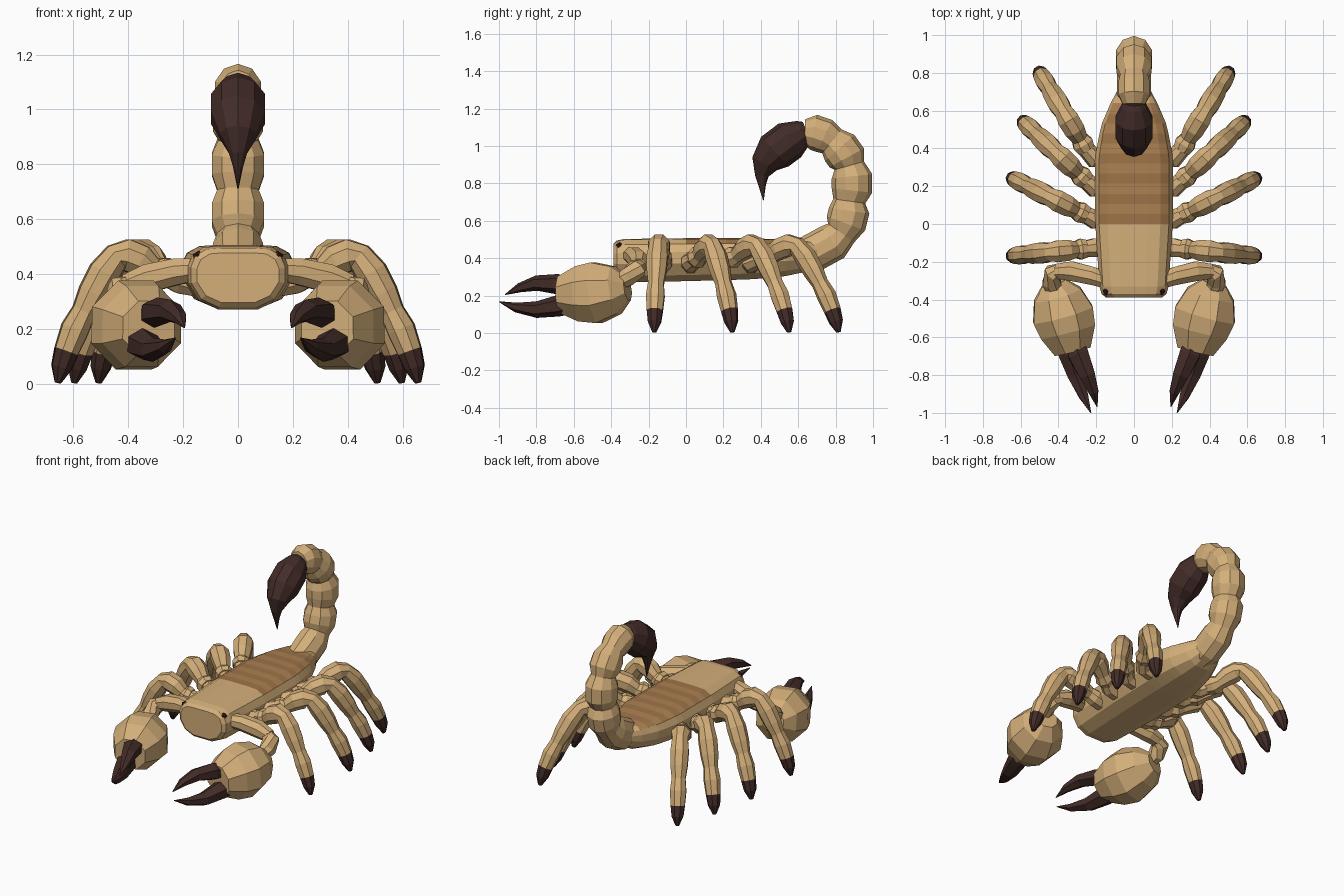
import bpy, bmesh, math
from mathutils import Vector


def material(name, rgb):
    m = bpy.data.materials.new(name)
    m.diffuse_color = (*rgb, 1)
    return m


TAN = material("tan_shell", (0.66, 0.43, 0.195))
BROWN = material("brown_band", (0.34, 0.175, 0.065))
LIGHT_BROWN = material("light_brown_band", (0.42, 0.22, 0.085))
DARK = material("dark_tip", (0.055, 0.025, 0.021))
EYE = material("eye_maroon", (0.035, 0.012, 0.010))


def finish(name, bm, mats, mirror=False):
    bmesh.ops.recalc_face_normals(bm, faces=bm.faces)
    me = bpy.data.meshes.new(name)
    bm.to_mesh(me)
    bm.free()
    for m in mats:
        me.materials.append(m)
    ob = bpy.data.objects.new(name, me)
    bpy.context.collection.objects.link(ob)
    if mirror:
        mod = ob.modifiers.new("mirror", 'MIRROR')
        mod.use_mirror_merge = False
    return ob


def skin(bm, rings, rule=lambda i, j: 0):
    """Bridge equal-sized vertex loops and cap both ends."""
    n = len(rings[0])
    for i in range(len(rings) - 1):
        for j in range(n):
            k = (j + 1) % n
            f = bm.faces.new((rings[i][j], rings[i][k], rings[i + 1][k], rings[i + 1][j]))
            f.material_index = rule(i, j)
    bm.faces.new(rings[0]).material_index = rule(0, 0)
    bm.faces.new(rings[-1]).material_index = rule(len(rings) - 2, 0)


def tube(name, path, side, mats, sides=8, rule=lambda i, j: 0, mirror=False, flat=1.0):
    """Faceted tube; path rows are x, y, z, radius. flat scales along the side axis."""
    bm = bmesh.new()
    pts = [Vector(p[:3]) for p in path]
    rings = []
    for i, p in enumerate(pts):
        t = (pts[min(i + 1, len(pts) - 1)] - pts[max(i - 1, 0)]).normalized()
        u = Vector(side)
        u = (u - t * u.dot(t)).normalized()
        v = t.cross(u)
        r = path[i][3]
        ring = []
        for k in range(sides):
            a = 2 * math.pi * (k + 0.5) / sides
            ring.append(bm.verts.new(p + u * math.cos(a) * r * flat + v * math.sin(a) * r))
        rings.append(ring)
    skin(bm, rings, rule)
    return finish(name, bm, mats, mirror)


# Body: half section (width factor, height factor) swept along y
HALF = [(0.35, 1.0), (0.68, 0.98), (0.90, 0.87), (1.0, 0.68),
        (0.99, 0.42), (0.78, 0.15), (0.4, 0.01)]
SECTION = HALF + [(-x, z) for x, z in reversed(HALF)]


def station(y):
    """Half width, bottom and top of the body at y."""
    keys = [(-0.388, 0.15, 0.295, 0.478), (-0.37, 0.172, 0.277, 0.495),
            (-0.33, 0.183, 0.27, 0.503), (0.0, 0.205, 0.275, 0.507),
            (0.35, 0.207, 0.285, 0.507), (0.52, 0.175, 0.30, 0.50),
            (0.66, 0.115, 0.33, 0.49), (0.74, 0.07, 0.38, 0.48)]
    for a, b in zip(keys, keys[1:]):
        if y <= b[0] + 1e-6:
            f = (y - a[0]) / (b[0] - a[0])
            return [a[i] + f * (b[i] - a[i]) for i in (1, 2, 3)]


ys = [-0.388, -0.37, -0.33, -0.18] + [i * 0.0533 for i in range(13)] + [0.74]
bm = bmesh.new()
rings = []
for y in ys:
    w, lo, hi = station(y)
    rings.append([bm.verts.new((x * w, y, lo + z * (hi - lo))) for x, z in SECTION])


def body_rule(i, j):
    on_back = j in (0, 1, 11, 12, 13)
    return 0 if not on_back or i < 4 or i > 15 else 1 + i % 2


skin(bm, rings, body_rule)
finish("body", bm, [TAN, BROWN, LIGHT_BROWN])

# Eyes at the front corners
bm = bmesh.new()
bmesh.ops.create_icosphere(bm, subdivisions=1, radius=0.024)
bmesh.ops.translate(bm, verts=bm.verts, vec=(0.143, -0.355, 0.462))
finish("eyes", bm, [EYE], True)

# Tail: one string of beads, pinched at every joint
joints = [(0.60, 0.41, 0.085), (0.83, 0.535, 0.086), (0.873, 0.705, 0.086),
          (0.873, 0.895, 0.082), (0.78, 1.025, 0.082), (0.635, 1.075, 0.068)]
bulges = [(0.755, 0.455, 0.104), (0.872, 0.62, 0.109), (0.897, 0.80, 0.109),
          (0.85, 0.965, 0.105), (0.715, 1.072, 0.095)]
tail = [(0, *joints[0])]
for a, b, c in zip(joints, bulges, joints[1:]):
    for e in (a, c):
        tail.append((0, b[0] * 0.6 + e[0] * 0.4, b[1] * 0.6 + e[1] * 0.4, b[2]))
    tail.append((0, *c))
tube("tail", tail, (1, 0, 0), [TAN], 10, flat=0.92)

# Stinger
tube("stinger", [(0, 0.645, 1.078, 0.055), (0, 0.625, 1.07, 0.072), (0, 0.555, 1.03, 0.108),
                 (0, 0.475, 0.97, 0.108), (0, 0.42, 0.905, 0.074), (0, 0.405, 0.84, 0.036),
                 (0, 0.407, 0.79, 0.02), (0, 0.414, 0.71, 0.002)],
     (1, 0, 0), [DARK], 10, flat=0.95)

# Legs: fraction along the leg, height, radius
LEG = [(0, 0.40, 0.05), (0.08, 0.405, 0.06), (0.15, 0.415, 0.046),
       (0.26, 0.45, 0.060), (0.38, 0.47, 0.062), (0.47, 0.465, 0.051), (0.58, 0.405, 0.060),
       (0.68, 0.33, 0.056), (0.76, 0.265, 0.045), (0.84, 0.20, 0.053), (0.915, 0.12, 0.046),
       (0.96, 0.06, 0.038), (0.99, 0.005, 0.012)]
SPANS = [(0.25, -0.13, 0.66, -0.17), (0.25, 0.045, 0.66, 0.25),
         (0.25, 0.225, 0.60, 0.555), (0.25, 0.39, 0.51, 0.82)]
for n, (x0, y0, x1, y1) in enumerate(SPANS):
    dx, dy = x1 - x0, y1 - y0
    path = [(x0 + t * dx, y0 + t * dy, z, r) for t, z, r in LEG]
    tube(f"leg_pair_{n + 1}", path, (-dy, dx, 0), [TAN, DARK], 8,
         lambda i, j: int(i >= 10), True)
    # Hip joining the leg to the body
    hy = y0 - 0.1 * dy
    tube(f"hip_pair_{n + 1}", [(0.15, hy, 0.365, 0.05), (0.21, hy, 0.38, 0.054),
                               (0.26, y0 + 0.03 * dy, 0.40, 0.045)],
         (0, 1, 0), [TAN], 8, mirror=True)

# Pincer arms, in two segments
tube("upper_arms", [(0.12, -0.31, 0.42, 0.04), (0.22, -0.275, 0.41, 0.052),
                    (0.33, -0.25, 0.385, 0.056), (0.41, -0.25, 0.36, 0.042)],
     (0, 0, 1), [TAN], 8, mirror=True)
tube("forearms", [(0.38, -0.24, 0.365, 0.036), (0.425, -0.26, 0.345, 0.054),
                  (0.435, -0.31, 0.30, 0.053), (0.42, -0.36, 0.27, 0.045)],
     (0, 0, 1), [TAN], 8, mirror=True)

# Pincer palms
tube("pincer_palms", [(0.425, -0.312, 0.24, 0.07), (0.405, -0.375, 0.23, 0.138),
                      (0.376, -0.48, 0.215, 0.176), (0.35, -0.57, 0.21, 0.160),
                      (0.325, -0.675, 0.205, 0.105)],
     (0, 0, 1), [TAN], 8, mirror=True)

# Pincer fingers, curved toward each other
tube("upper_fingers", [(0.32, -0.62, 0.245, 0.045), (0.295, -0.69, 0.262, 0.054),
                       (0.247, -0.80, 0.267, 0.041), (0.213, -0.89, 0.242, 0.025),
                       (0.195, -0.968, 0.205, 0.002)],
     (1, 0, 0), [DARK], 6, mirror=True, flat=1.15)
tube("lower_fingers", [(0.36, -0.60, 0.16, 0.055), (0.345, -0.685, 0.145, 0.057),
                       (0.31, -0.80, 0.125, 0.044), (0.267, -0.91, 0.137, 0.026),
                       (0.228, -1.0, 0.168, 0.002)],
     (1, 0, 0), [DARK], 6, mirror=True, flat=1.1)
